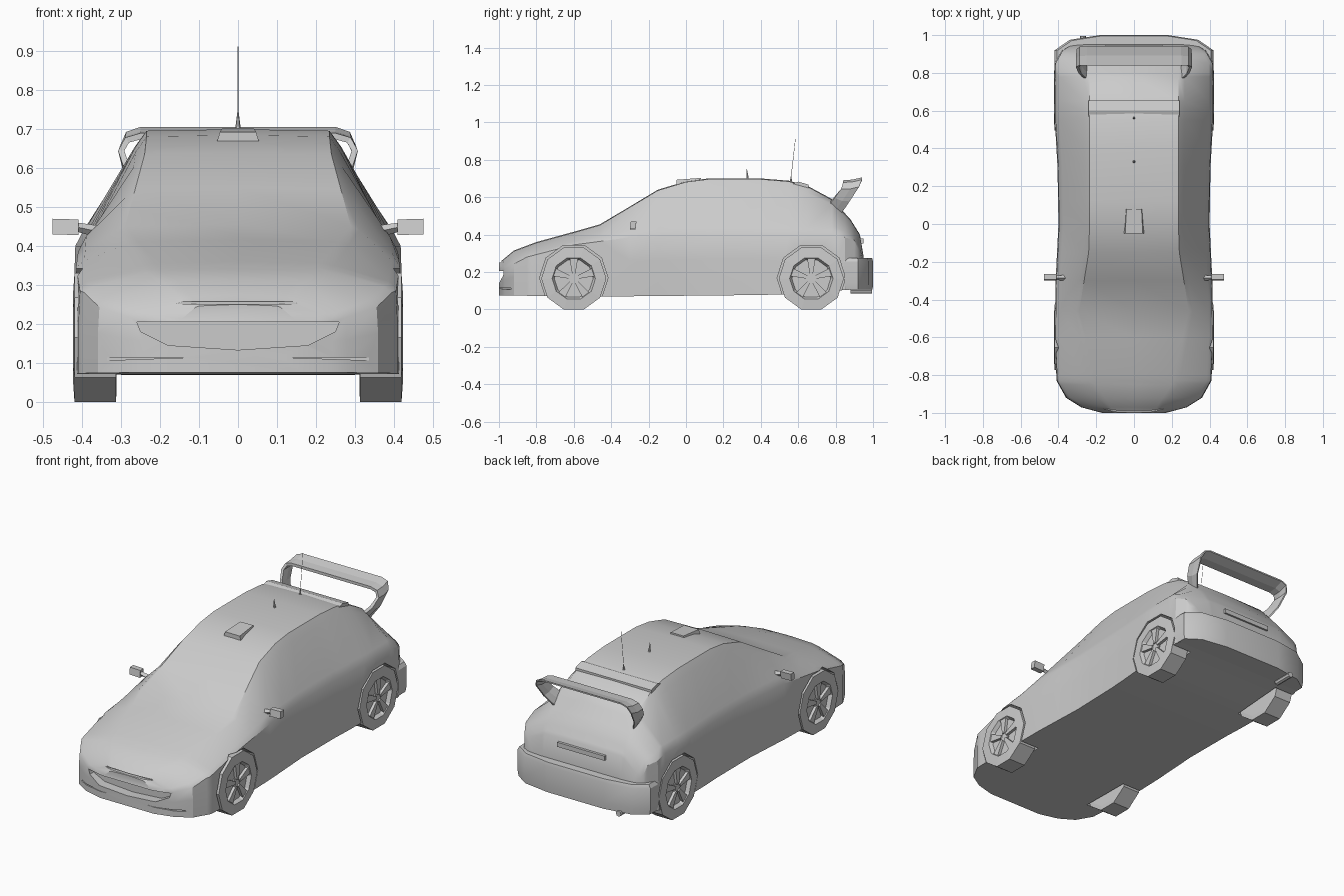
import bpy, bmesh, math
from mathutils import Vector

if "Cube" in bpy.data.objects:
    bpy.data.objects.remove(bpy.data.objects["Cube"])

paint = bpy.data.materials.new("plain_grey")
GREY = (0.6, 0.6, 0.6, 1)
paint.use_nodes = True
paint.diffuse_color = GREY
paint.node_tree.nodes["Principled BSDF"].inputs["Base Color"].default_value = GREY


def loft(name, rings):
    """Skin a list of equal closed rings and cap both ends."""
    bm = bmesh.new()
    loops = [[bm.verts.new(p) for p in ring] for ring in rings]
    n = len(loops[0])
    for a, b in zip(loops, loops[1:]):
        for i in range(n):
            j = (i + 1) % n
            bm.faces.new((a[i], a[j], b[j], b[i]))
    bm.faces.new(loops[0])
    bm.faces.new(loops[-1])
    bmesh.ops.recalc_face_normals(bm, faces=bm.faces)
    mesh = bpy.data.meshes.new(name)
    bm.to_mesh(mesh)
    bm.free()
    mesh.materials.append(paint)
    ob = bpy.data.objects.new(name, mesh)
    bpy.context.collection.objects.link(ob)
    return ob


def place(axis, u, v, d):
    return {"X": (d, u, v), "Y": (u, d, v), "Z": (u, v, d)}[axis]


def prism(name, pts, axis, a, b):
    """Extrude a flat outline from a to b along an axis."""
    return loft(name, [[place(axis, u, v, d) for u, v in pts] for d in (a, b)])


def box(name, x0, x1, y0, y1, z0, z1):
    return prism(name, [(x0, y0), (x1, y0), (x1, y1), (x0, y1)], "Z", z0, z1)


def cone(name, base, tip, r0, r1, n=6):
    base, tip = Vector(base), Vector(tip)
    q = (tip - base).to_track_quat("Z", "Y")
    return loft(name, [[c + q @ Vector((r * math.cos(t), r * math.sin(t), 0))
                        for t in (math.tau * i / n for i in range(n))]
                       for c, r in ((base, r0), (tip, r1))])


def polygon(cy, cz, r, n=10):
    """Regular outline with a flat bottom."""
    return [(cy + r * math.sin(t), cz + r * math.cos(t))
            for t in (math.tau * (i + 0.5) / n for i in range(n))]


def along(curve, y):
    for (y0, a), (y1, b) in zip(curve, curve[1:]):
        if y <= y1:
            return a + (b - a) * (y - y0) / (y1 - y0)
    return curve[-1][1]


def smooth(ob, angle=28):
    bpy.ops.object.select_all(action="DESELECT")
    ob.select_set(True)
    bpy.context.view_layer.objects.active = ob
    bpy.ops.object.shade_smooth_by_angle(angle=math.radians(angle))


# Body rails along the length: roofline, side width, belt, top panel, floor
TOP = [(-1, .25), (-.98, .265), (-.92, .315), (-.8, .36), (-.6, .415), (-.46, .455),
       (-.3, .55), (-.15, .64), (0, .685), (.12, .7), (.4, .7), (.55, .688),
       (.65, .66), (.78, .59), (.88, .48), (.93, .4), (.95, .28)]
SIDE = [(-1, .17), (-.97, .28), (-.92, .36), (-.83, .41), (-.6, .42), (-.3, .415),
        (0, .4), (.3, .405), (.6, .422), (.85, .42), (.92, .38), (.95, .33)]
BELT = [(-1, .2), (-.85, .28), (-.6, .345), (-.3, .385), (.3, .4), (.8, .4), (.9, .37), (.95, .25)]
PANEL = [(-1, .1), (-.85, .2), (-.46, .29), (-.12, .235), (.65, .235), (.95, .24)]
FLOOR = [(-1, .075), (-.5, .068), (.5, .078), (.8, .1), (.95, .11)]


def section(y):
    top, w, belt, panel, low = (along(c, y) for c in (TOP, SIDE, BELT, PANEL, FLOOR))
    rise = top - belt
    ws = w - .025
    panel = min(panel, ws - .01)
    half = [(w, low), (w, low + .6 * (belt - low)), (w - .004, belt),
            (ws, belt + .25 * min(rise, .16)),
            (panel + .2 * (ws - panel), top - .15 * rise), (panel, top - .004)]
    pts = half + [(0, top)] + [(-x, z) for x, z in reversed(half)]
    return [(x, y, z) for x, z in pts]


stations = sorted({y for c in (TOP, SIDE, BELT) for y, _ in c})
body = loft("car_body", [section(y) for y in stations])

# Wheel arches, mouth and bumper slots cut from the body
AXLES = {"front": -.6, "rear": .67}
SIDES = {"left": 1, "right": -1}
cutters = []
for y in AXLES.values():
    for s in SIDES.values():
        cutters.append(prism("arch_cutter", polygon(y, .168, .183), "X", s * .3, s * .5))
mouth = [(.26, .205), (.25, .18), (.18, .145), (0, .133)]
mouth += [(-x, z) for x, z in mouth[2::-1]]
cutters.append(prism("mouth_cutter", mouth, "Y", -1.1, -.945))
cutters.append(box("grille_slot_cutter", -.23, .23, -1.1, -.978, .251, .257))
for s in SIDES.values():
    slot = [(s * .11, .114), (s * .34, .106), (s * .36, .114)]
    cutters.append(prism("bumper_slot_cutter", slot, "Y", -1.1, -.935))
bpy.context.view_layer.objects.active = body
for c in cutters:
    c.hide_render = True
    m = body.modifiers.new("cut", "BOOLEAN")
    m.operation, m.solver, m.object = "DIFFERENCE", "EXACT", c
    bpy.ops.object.modifier_apply(modifier=m.name)
for c in cutters:
    bpy.data.objects.remove(c)
smooth(body)

# Rear bumper wrapped round the tail
plan = [(.422, .845), (.42, .92), (.34, .975), (.18, 1)]
plan += [(-x, y) for x, y in reversed(plan)]
levels = [(.105, .985), (.14, 1), (.255, 1), (.275, .97)]
bumper = loft("rear_bumper", [[(x * k, .845 + (y - .845) * k, z) for x, y in plan]
                              for z, k in levels])
smooth(bumper)
box("hatch_handle_strip", -.15, .15, .91, .948, .352, .378)
cone("exhaust_tip", (-.27, .88, .1), (-.27, .995, .1), .016, .016, 8)

# Wheels: ten-sided tyres with a sunken rim, five spokes and a hub
PROFILE = [(.312, .15), (.314, .174), (.42, .174), (.424, .116), (.404, .104)]
for end, y in AXLES.items():
    for side, s in SIDES.items():
        tag = end + "_" + side
        loft(tag + "_wheel", [[(s * x, u, v) for u, v in polygon(y, .165, r)]
                              for x, r in PROFILE])
        for i in range(5):
            t = math.tau * i / 5
            ru, rv = math.sin(t), math.cos(t)
            spoke = [(y + r * ru + k * rv, .165 + r * rv - k * ru)
                     for r, k in ((.02, .008), (.107, .022), (.107, -.022), (.02, -.008))]
            prism(tag + "_spoke", spoke, "X", s * .4, s * .42)
        prism(tag + "_hub", polygon(y, .165, .032, 5), "X", s * .4, s * .412)

# Door mirrors
for side, s in SIDES.items():
    head = [[(s * x, y, z + d) for y, z in ((-.3, .43), (-.27, .43), (-.265, .47), (-.295, .47))]
            for x, d in ((.41, -.002), (.476, 0))]
    loft(side + "_mirror_head", head)
    cone(side + "_mirror_stalk", (s * .35, -.285, .435), (s * .42, -.285, .45), .016, .011, 4)

# Roof scoop, roof lip and aerials
loft("roof_scoop", [[(-w, y, .655), (w, y, .655), (w * .8, y, z), (-w * .8, y, z)]
                    for y, w, z in ((-.05, .058, .693), (.08, .05, .703))])
prism("roof_lip", [(.56, .67), (.6, .683), (.655, .667), (.655, .645)], "X", -.24, .24)
cone("short_aerial", (0, .33, .695), (0, .325, .75), .008, .001)
cone("aerial_base", (0, .56, .68), (0, .563, .715), .007, .002)
cone("long_aerial", (0, .56, .69), (0, .585, .912), .0015, .001, 4)

# Rear wing: one blade bent into struts at both ends
# each row: x, leading y and z, trailing y and z
bend = [(.24, .755, .55, .82, .5), (.285, .795, .6, .875, .58), (.3, .83, .645, .925, .655),
        (.285, .84, .672, .94, .69), (.25, .84, .682, .942, .702)]
bend += [(-b[0],) + b[1:] for b in reversed(bend)]
rings = []
for i, (x, y0, z0, y1, z1) in enumerate(bend):
    a, b = bend[max(i - 1, 0)], bend[min(i + 1, len(bend) - 1)]
    run = Vector((b[0] - a[0], 0, b[2] - a[2])).normalized()
    n = Vector((-run.z, 0, run.x)) * .008
    lead, trail = Vector((x, y0, z0)), Vector((x, y1, z1))
    mid = lead.lerp(trail, .5) - Vector((0, 0, .006))
    rings.append([lead - n, mid - n, trail - n * .5, trail + n * .5, mid + n, lead + n])
loft("rear_wing", rings)
